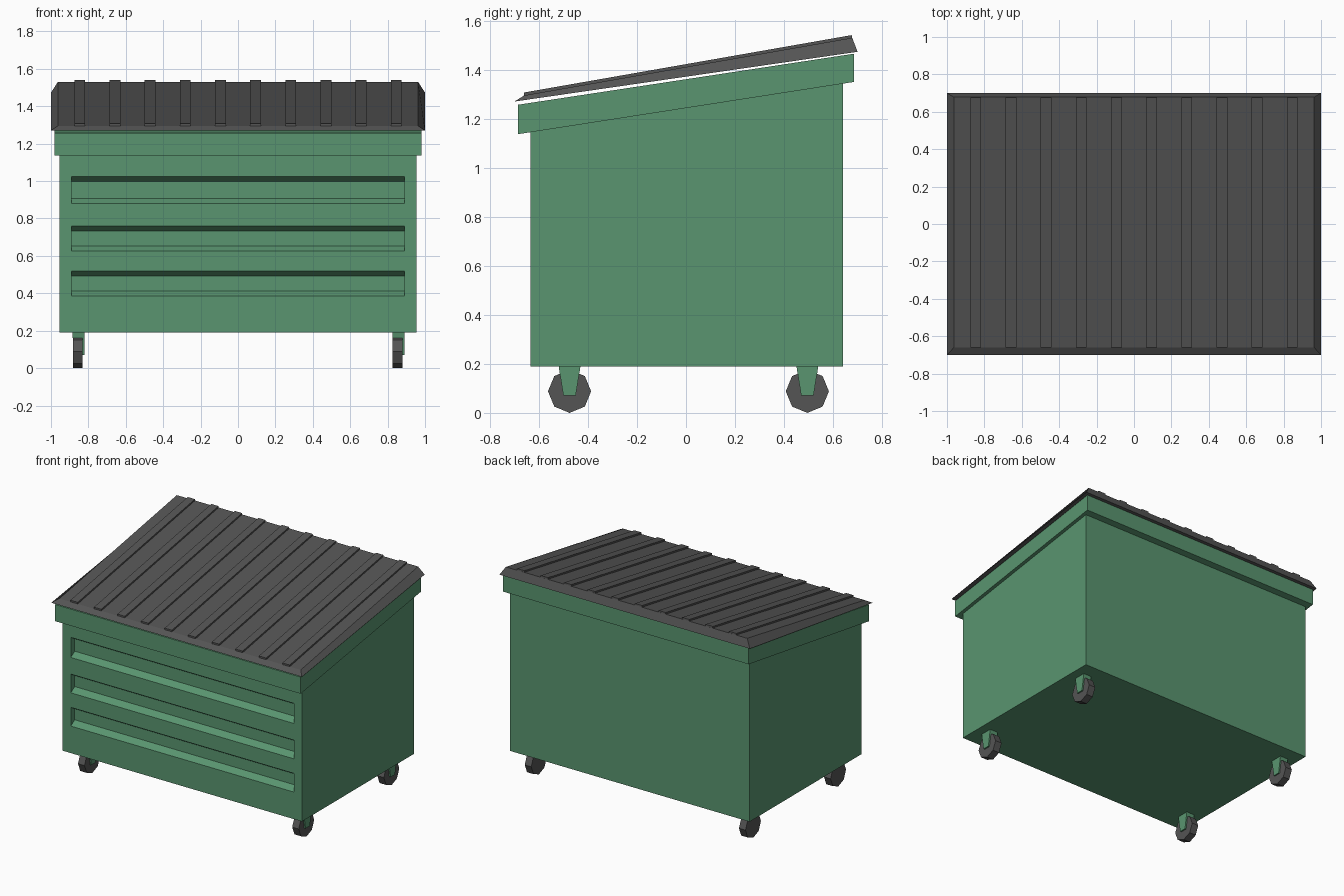
import bpy, bmesh, math

if "Cube" in bpy.data.objects:
    bpy.data.objects.remove(bpy.data.objects["Cube"])

def material(name, color):
    m = bpy.data.materials.new(name)
    m.diffuse_color = color
    m.use_nodes = True
    m.node_tree.nodes["Principled BSDF"].inputs["Base Color"].default_value = m.diffuse_color
    return m

GREEN = material("green_paint", (0.10, 0.30, 0.16, 1))
DARK = material("dark_plastic", (0.09, 0.09, 0.09, 1))

def loft(name, ring_a, ring_b, mat):
    """Solid joining two rings of matching points."""
    bm = bmesh.new()
    a = [bm.verts.new(p) for p in ring_a]
    b = [bm.verts.new(p) for p in ring_b]
    bm.faces.new(a)
    bm.faces.new(b[::-1])
    n = len(a)
    for i in range(n):
        bm.faces.new((a[i], b[i], b[(i + 1) % n], a[(i + 1) % n]))
    bmesh.ops.recalc_face_normals(bm, faces=bm.faces[:])
    me = bpy.data.meshes.new(name)
    bm.to_mesh(me)
    bm.free()
    ob = bpy.data.objects.new(name, me)
    bpy.context.collection.objects.link(ob)
    me.materials.append(mat)
    return ob

def prism(name, profile, x0, x1, mat):
    """Side profile of (y, z) points extruded along x."""
    return loft(name, [(x0, y, z) for y, z in profile],
                [(x1, y, z) for y, z in profile], mat)

# Sloped bin body
body = prism("bin_body", [(-0.635, 0.19), (0.64, 0.19), (0.64, 1.40), (-0.635, 1.20)],
             -0.955, 0.955, GREEN)

# Three recessed grooves on the front
for i, (z0, z1) in enumerate([(0.385, 0.52), (0.625, 0.76), (0.88, 1.025)]):
    flare = 0.05 * 0.028 / 0.045
    cutter = prism(f"groove_cutter_{i}", [(-0.685, z0 - flare), (-0.59, z0 + 0.028),
                   (-0.59, z1 - 0.028), (-0.685, z1 + flare)], -0.89, 0.89, GREEN)
    cutter.hide_render = True
    cutter.hide_viewport = True
    mod = body.modifiers.new("groove", 'BOOLEAN')
    mod.operation = 'DIFFERENCE'
    mod.solver = 'EXACT'
    mod.object = cutter

# Rim band around the top
prism("rim", [(-0.685, 1.137), (0.685, 1.35), (0.685, 1.465), (-0.685, 1.257)],
      -0.98, 0.98, GREEN)

# Lid with chamfered edges
def rect(x, y0, z0, y1, z1):
    return [(-x, y0, z0), (x, y0, z0), (x, y1, z1), (-x, y1, z1)]

loft("lid", rect(1.0, -0.70, 1.27, 0.70, 1.473), rect(0.963, -0.66, 1.295, 0.678, 1.53), DARK)

# Lid ribs
for i in range(10):
    x = (i - 4.5) * 0.188
    prism(f"lid_rib_{i}", [(-0.66, 1.29), (0.678, 1.525), (0.676, 1.541), (-0.66, 1.307)],
          x - 0.029, x + 0.029, DARK)

# Casters: octagonal wheel, top bracket and one side plate
R = 0.088
for cx in (-0.855, 0.855):
    for cy in (-0.475, 0.495):
        octagon = [(cy + R * math.sin(k * math.pi / 4), R - R * math.cos(k * math.pi / 4))
                   for k in range(8)]
        prism("caster_wheel", octagon, cx - 0.028, cx + 0.024, DARK)
        prism("caster_plate", [(cy - 0.025, 0.07), (cy + 0.025, 0.07), (cy + 0.045, 0.195),
              (cy - 0.045, 0.195)], cx + 0.024, cx + 0.034, GREEN)
        prism("caster_bracket", [(cy - 0.04, 0.16), (cy + 0.04, 0.16), (cy + 0.045, 0.195),
              (cy - 0.045, 0.195)], cx - 0.03, cx + 0.03, GREEN)
